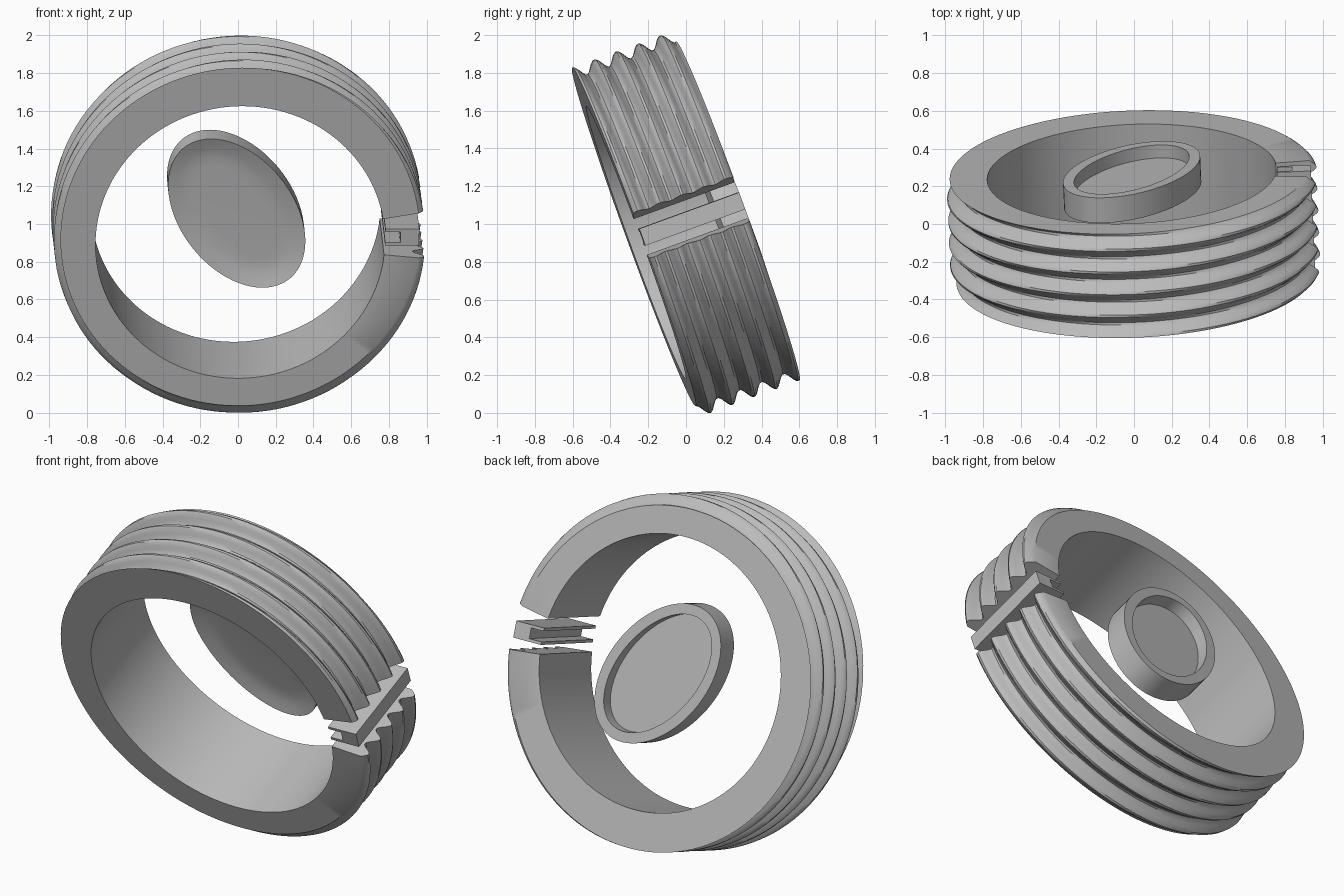
import bpy, bmesh, math
from mathutils import Matrix

if "Cube" in bpy.data.objects:
    bpy.data.objects.remove(bpy.data.objects["Cube"], do_unlink=True)

grey = bpy.data.materials.new("light_grey")
grey.use_nodes = True
grey.diffuse_color = (0.5, 0.5, 0.5, 1)
grey.node_tree.nodes["Principled BSDF"].inputs["Base Color"].default_value = (0.5, 0.5, 0.5, 1)

# Shared pose: the ring axis runs along local y, leaned back and turned a little
POSE = Matrix.Translation((0, 0, 1)) @ Matrix.Rotation(math.radians(2.5), 4, 'Z') @ Matrix.Rotation(math.radians(20), 4, 'X')


def finish(name, bm, angle=35):
    bmesh.ops.recalc_face_normals(bm, faces=bm.faces)
    mesh = bpy.data.meshes.new(name)
    bm.to_mesh(mesh)
    bm.free()
    mesh.materials.append(grey)
    obj = bpy.data.objects.new(name, mesh)
    bpy.context.collection.objects.link(obj)
    obj.matrix_world = POSE
    bpy.ops.object.select_all(action='DESELECT')
    obj.select_set(True)
    bpy.context.view_layer.objects.active = obj
    bpy.ops.object.shade_smooth_by_angle(angle=math.radians(angle))
    return obj


def bridge(bm, a, b):
    for i in range(len(a)):
        j = (i + 1) % len(a)
        bm.faces.new((a[i], a[j], b[j], b[i]))


# Open ring with a single screw thread on its outside
HALF, PITCH, INNER = 0.283, 0.124, 0.768
START, END = math.radians(9.8), math.radians(354.7)
STEPS, CUTS = 120, 44
bm = bmesh.new()
sections = []
for s in range(STEPS + 1):
    t = START + (END - START) * s / STEPS
    loop = [(INNER, HALF), (INNER, -HALF)]
    for k in range(CUTS + 1):
        y = -HALF + 2 * HALF * k / CUTS
        phase = 2 * math.pi * (y + HALF) / PITCH + t - math.pi / 2
        loop.append((0.954 + 0.031 * math.cos(phase), y))
    sections.append([bm.verts.new((r * math.cos(t), y, r * math.sin(t))) for r, y in loop])
for a, b in zip(sections, sections[1:]):
    bridge(bm, a, b)
bm.faces.new(sections[0])
bm.faces.new(sections[-1])
finish("threaded_ring", bm)

# Channel-shaped key in the gap: thick outer web with two thin inward flanges
bm = bmesh.new()
outline = [(0.95, -0.02), (0.95, 0.075), (0.77, 0.075), (0.77, 0.058),
           (0.85, 0.058), (0.85, -0.003), (0.77, -0.003), (0.77, -0.02)]
ends = [[bm.verts.new((x, y, z)) for x, z in outline] for y in (-0.28, HALF)]
bridge(bm, *ends)
for end in ends:
    bm.faces.new(end)
finish("gap_key", bm)

# Oval disc: shallow dish in front, rimmed recess behind
LONG, SHORT, TILT = 0.468, 0.303, math.radians(-54.6)
profile = [(0.16, 0.195), (0.11, 0.193), (0.075, 0.187), (0.04, 0.178), (0, 0.166),
           (0, 0.308), (0.06, 0.308), (0.06, 0.235)]
bm = bmesh.new()
loops = []
for inset, y in profile:
    ring = []
    for i in range(72):
        t = 2 * math.pi * i / 72
        p, q = (LONG - inset) * math.cos(t), (SHORT - inset) * math.sin(t)
        ring.append(bm.verts.new((p * math.cos(TILT) - q * math.sin(TILT), y,
                                  p * math.sin(TILT) + q * math.cos(TILT))))
    loops.append(ring)
for a, b in zip(loops, loops[1:]):
    bridge(bm, a, b)
bm.faces.new(loops[0])
bm.faces.new(loops[-1])
finish("oval_disc", bm)
